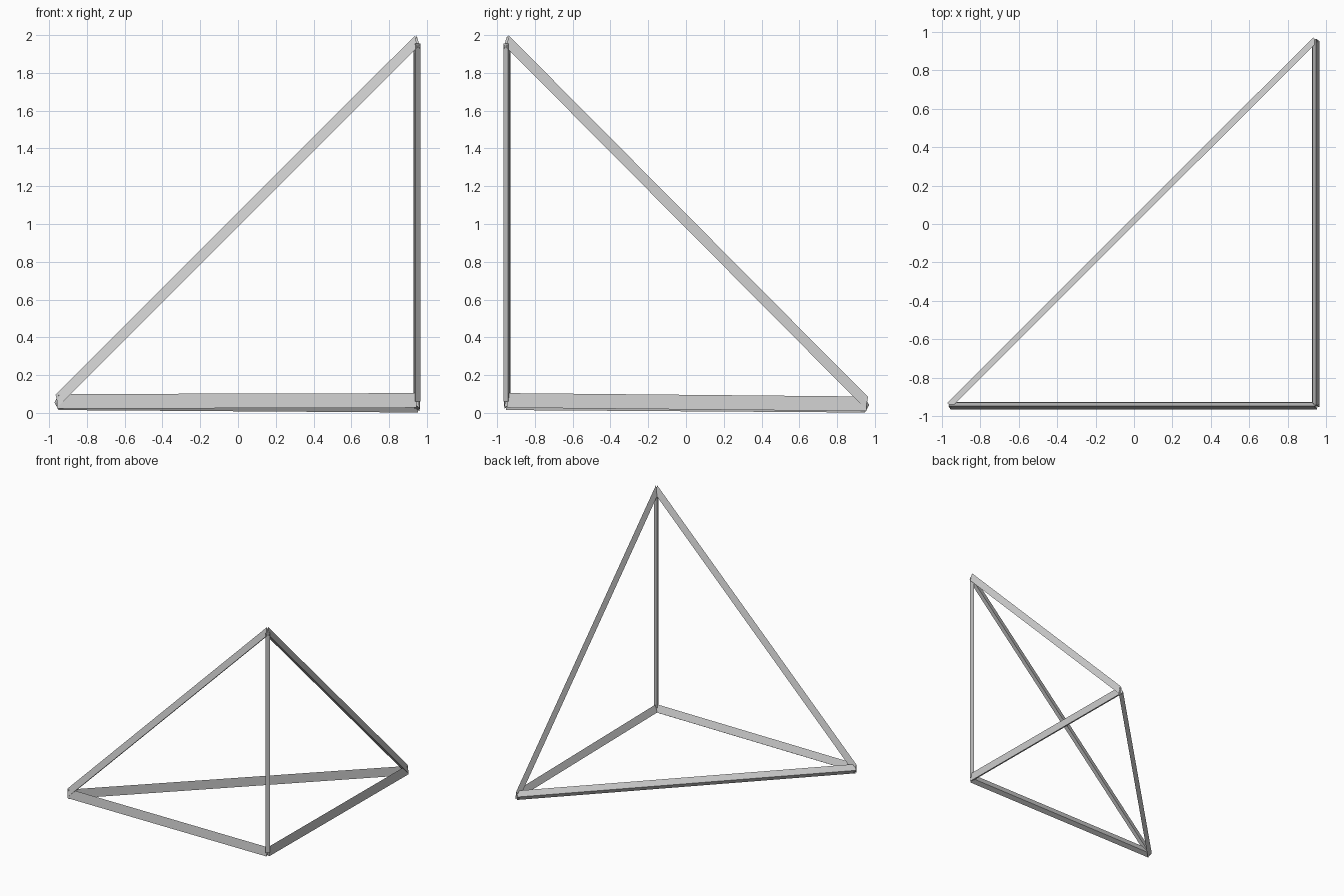
import bpy, bmesh, math
from mathutils import Vector

if "Cube" in bpy.data.objects:
    bpy.data.objects.remove(bpy.data.objects["Cube"])

STRETCH = 2.2   # the frame is stretched upwards, so rods are taller than wide
RADIUS = 0.021

# Corner points of the frame
A = (0.946, -0.947, 0.060)
B = (-0.957, -0.946, 0.055)
C = (0.946, 0.955, 0.042)
D = (0.946, -0.947, 1.956)


def squash(p):
    return Vector((p[0], p[1], p[2] / STRETCH))


def rod(name, start, end, ridge):
    """Three-sided rod between two corners, one ridge pointing along 'ridge'."""
    p, q = squash(start), squash(end)
    axis = (q - p).normalized()
    u = Vector(ridge)
    u = (u - axis * u.dot(axis)).normalized()
    v = axis.cross(u)
    bm = bmesh.new()
    rings = []
    for centre in (p, q):
        ring = []
        for i in range(3):
            a = math.tau * i / 3
            co = centre + (u * math.cos(a) + v * math.sin(a)) * RADIUS
            ring.append(bm.verts.new((co.x, co.y, co.z * STRETCH)))
        rings.append(ring)
    lo, hi = rings
    bm.faces.new(lo[::-1])
    bm.faces.new(hi)
    for i in range(3):
        j = (i + 1) % 3
        bm.faces.new((lo[i], lo[j], hi[j], hi[i]))
    bmesh.ops.recalc_face_normals(bm, faces=bm.faces)
    mesh = bpy.data.meshes.new(name)
    bm.to_mesh(mesh)
    bm.free()
    bpy.context.collection.objects.link(bpy.data.objects.new(name, mesh))


# Base triangle
rod("base_front_rod", A, B, (0, 0.966, -0.26))
rod("base_right_rod", A, C, (-0.966, 0, -0.26))
rod("base_diagonal_rod", B, C, (-1, 1, 0))
# Upright and sloping rods
rod("upright_rod", A, D, (-1, 1, 0))
rod("front_slope_rod", B, D, (0, 0, 1))
rod("right_slope_rod", C, D, (0, 0, 1))
